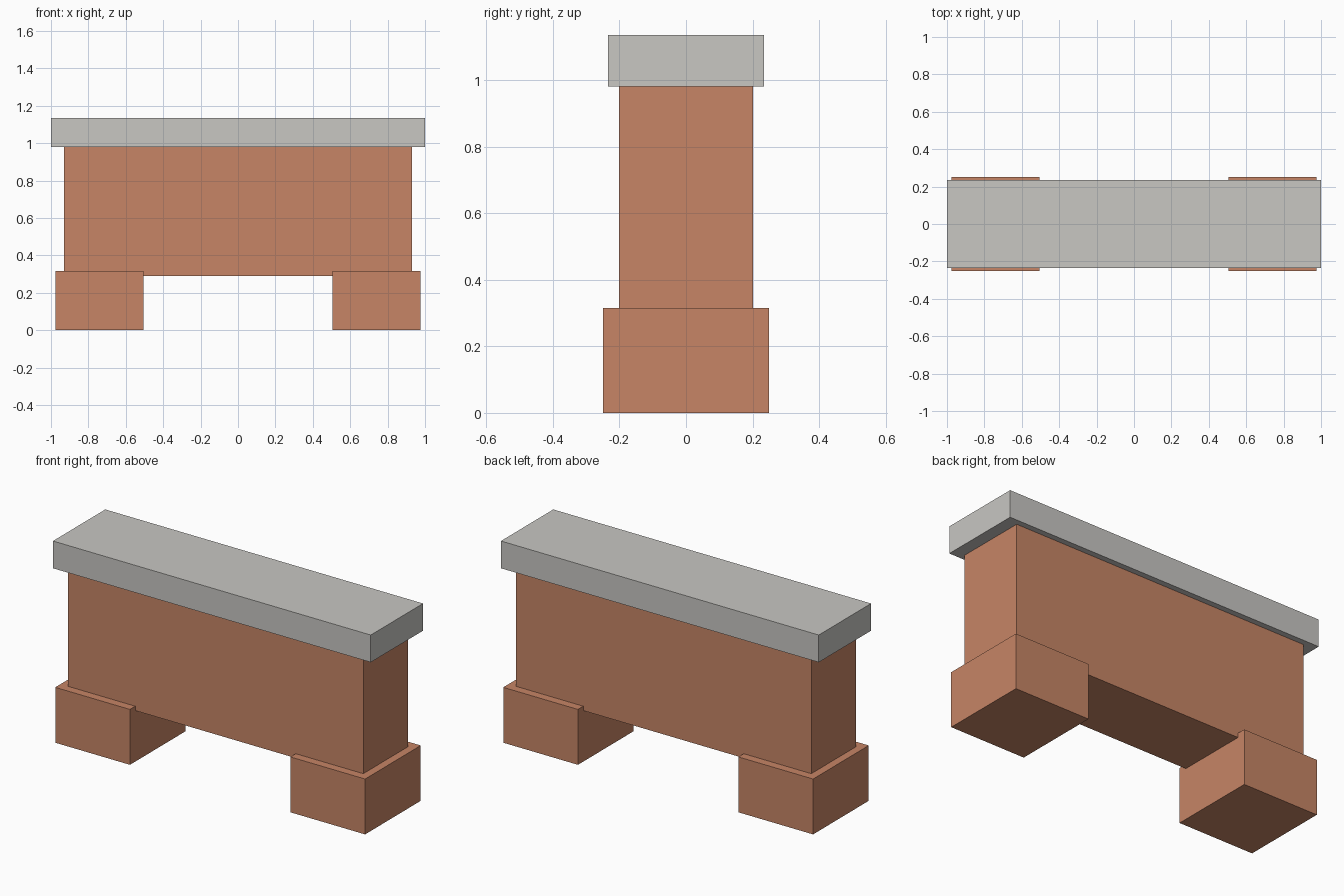
import bpy

if "Cube" in bpy.data.objects:
    bpy.data.objects.remove(bpy.data.objects["Cube"])


def material(name, color):
    mat = bpy.data.materials.new(name)
    mat.diffuse_color = (*color, 1.0)
    mat.use_nodes = True
    mat.node_tree.nodes["Principled BSDF"].inputs["Base Color"].default_value = mat.diffuse_color
    return mat


def box(name, x, y, z, mat):
    """Box spanning the given (low, high) range on each axis."""
    spans = (x, y, z)
    bpy.ops.mesh.primitive_cube_add(size=1, location=[(a + b) / 2 for a, b in spans])
    obj = bpy.context.object
    obj.name = name
    obj.scale = [b - a for a, b in spans]
    bpy.ops.object.transform_apply(location=False, rotation=False, scale=True)
    obj.data.materials.append(mat)
    return obj


terracotta = material("terracotta", (0.57, 0.235, 0.133))
stone = material("pale stone", (0.58, 0.57, 0.545))

# Two wide feet
box("left_foot", (-0.975, -0.505), (-0.25, 0.25), (0.0, 0.315), terracotta)
box("right_foot", (0.505, 0.975), (-0.25, 0.25), (0.0, 0.315), terracotta)

# Wall-like body, sunk slightly into the feet
box("body", (-0.93, 0.93), (-0.202, 0.202), (0.29, 0.98), terracotta)

# Overhanging slab on top
box("top_slab", (-1.0, 1.0), (-0.235, 0.235), (0.98, 1.135), stone)
